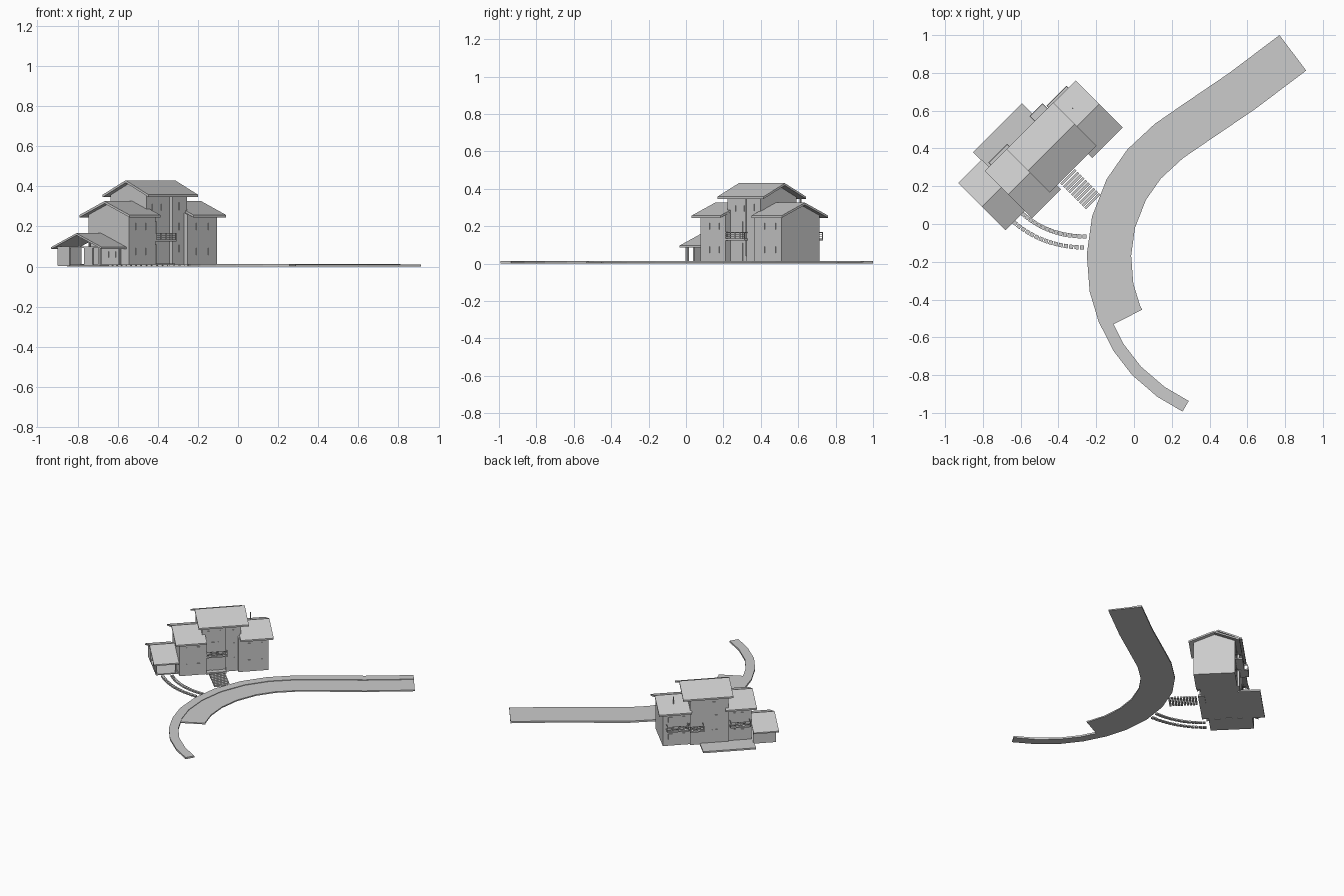
import bpy, bmesh, math
from mathutils import Vector

if "Cube" in bpy.data.objects:
    bpy.data.objects.remove(bpy.data.objects["Cube"])

ROT = math.radians(45)   # house frame: u along the facade, w toward the back


def make(name, verts, faces, rot=ROT):
    me = bpy.data.meshes.new(name)
    me.from_pydata(verts, [], faces)
    bm = bmesh.new()
    bm.from_mesh(me)
    bmesh.ops.recalc_face_normals(bm, faces=bm.faces)
    bm.to_mesh(me)
    bm.free()
    ob = bpy.data.objects.new(name, me)
    bpy.context.collection.objects.link(ob)
    ob.rotation_euler.z = rot
    return ob


def extrude_u(name, prof, u0, u1):
    """Extrude a (w, z) profile along u."""
    n = len(prof)
    verts = [(u, w, z) for u in (u0, u1) for w, z in prof]
    faces = [tuple(range(n)), tuple(range(n, 2 * n))]
    faces += [(i, (i + 1) % n, (i + 1) % n + n, i + n) for i in range(n)]
    return make(name, verts, faces)


def box(name, u0, u1, w0, w1, z0, z1):
    return extrude_u(name, [(w0, z0), (w1, z0), (w1, z1), (w0, z1)], u0, u1)


def roof(name, u0, u1, w0, w1, eave, ridge, t=0.012):
    m = (w0 + w1) / 2
    extrude_u(name, [(w0, eave), (m, ridge), (w1, eave), (w1, eave - t),
                     (m, ridge - t), (w0, eave - t)], u0, u1)


def house(name, u0, u1, w0, w1, rw0, rw1, eave, ridge):
    """Gabled body whose top follows the roof underside."""
    m, t = (rw0 + rw1) / 2, 0.011
    k = (ridge - eave) / (m - rw0)
    h = lambda w: ridge - t - k * abs(w - m)
    extrude_u(name, [(w0, 0.005), (w0, h(w0)), (m, h(m)), (w1, h(w1)), (w1, 0.005)], u0, u1)


# Three main blocks and roofs
house("right_block", 0.08, 0.288, 0.435, 0.72, 0.404, 0.755, 0.257, 0.326)
roof("right_roof", 0.09, 0.32, 0.404, 0.755, 0.257, 0.326)
house("left_block", -0.33, -0.142, 0.44, 0.725, 0.404, 0.757, 0.257, 0.326)
roof("left_roof", -0.361, -0.144, 0.404, 0.757, 0.257, 0.326)
house("centre_block", -0.165, 0.10, 0.48, 0.735, 0.434, 0.757, 0.358, 0.43)
roof("centre_roof", -0.197, 0.152, 0.434, 0.757, 0.358, 0.43)
box("stair_tower", -0.003, 0.102, 0.46, 0.50, 0.005, 0.358)

# Carport with open front
roof("carport_roof", -0.505, -0.328, 0.457, 0.812, 0.097, 0.166, 0.01)
box("carport_back_wall", -0.485, -0.33, 0.775, 0.785, 0.005, 0.098)
box("carport_floor", -0.485, -0.33, 0.485, 0.785, 0.003, 0.011)
for w0, w1 in ((0.70, 0.785), (0.485, 0.50), (0.54, 0.60)):
    box("carport_side_panel", -0.487, -0.477, w0, w1, 0.005, 0.098)
box("carport_front_post", -0.35, -0.34, 0.485, 0.495, 0.005, 0.098)
for u in (-0.482, -0.41, -0.345):
    box("carport_tie_beam", u - 0.004, u + 0.004, 0.48, 0.79, 0.092, 0.1)
    box("carport_king_post", u - 0.004, u + 0.004, 0.63, 0.638, 0.1, 0.157)
for w in (0.485, 0.779):
    box("carport_eave_beam", -0.487, -0.33, w, w + 0.008, 0.092, 0.101)


def balcony(name, u0, u1, w_wall, w_out, z):
    s = 1 if w_out > w_wall else -1
    box(name + "_slab", u0, u1, *sorted((w_wall, w_out)), z - 0.01, z)
    e = sorted((w_out, w_out - s * 0.004))
    for h in (0.012, 0.022, 0.033):
        box(name + "_rail", u0, u1, *e, z + h - 0.003, z + h)
    n = 5
    for i in range(n):
        u = u0 + (u1 - u0 - 0.004) * i / (n - 1)
        box(name + "_post", u, u + 0.004, *e, z, z + 0.032)
    for u in (u0, u1 - 0.004):
        box(name + "_side_rail", u, u + 0.004, *sorted((w_wall, w_out)), z + 0.029, z + 0.033)


balcony("front_balcony", -0.142, 0.005, 0.485, 0.438, 0.135)
balcony("right_back_balcony", 0.115, 0.265, 0.715, 0.77, 0.135)
balcony("centre_back_balcony", 0.012, 0.11, 0.73, 0.794, 0.135)
balcony("left_back_balcony", -0.315, -0.175, 0.72, 0.775, 0.135)

# Back terrace
box("back_terrace", -0.335, 0.033, 0.72, 0.872, 0.0, 0.012)


# Windows and doors as thin raised panels
def panel_w(name, u, w, z, a, b, s):
    box(name, u - a, u + a, *sorted((w, w + s * 0.004)), z - b, z + b)


for u in (-0.27, -0.20):
    for z in (0.075, 0.2):
        panel_w("left_window", u, 0.44, z, 0.012, 0.018, -1)
        panel_w("left_back_window", u, 0.725, z, 0.016, 0.02, 1)
for z in (0.075, 0.2):
    for u in (0.15, 0.235):
        panel_w("right_window", u, 0.435, z, 0.012, 0.018, -1)
        panel_w("right_back_window", u, 0.72, z, 0.016, 0.02, 1)
for u in (-0.115, -0.05):
    panel_w("upper_window", u, 0.48, 0.295, 0.012, 0.016, -1)
for z in (0.09, 0.2, 0.3):
    panel_w("tower_window", 0.05, 0.46, z, 0.008, 0.018, -1)
    panel_w("centre_back_window", -0.07, 0.735, z, 0.018, 0.02, 1)
panel_w("entry_door", -0.075, 0.48, 0.06, 0.025, 0.05, -1)
panel_w("balcony_door", -0.075, 0.48, 0.18, 0.025, 0.045, -1)
for w in (0.53, 0.58):
    box("gable_window", -0.334, -0.33, w, w + 0.02, 0.045, 0.075)
box("drain_pipe", -0.007, -0.002, 0.456, 0.461, 0.04, 0.35)
box("roof_vent", 0.20, 0.206, 0.66, 0.666, 0.28, 0.345)

# Entry walk: landing and treads toward the road
box("entry_landing", -0.142, -0.003, 0.44, 0.485, 0.0, 0.014)
for i in range(10):
    w = 0.42 - 0.02 * i
    box("walk_tread", -0.125, -0.015, w - 0.006, w + 0.008, 0.0, 0.011)


# Two curved tracks of paving blocks to the carport
def track(p0, p1, p2, n=15, r=0.011):
    p0, p1, p2 = Vector(p0), Vector(p1), Vector(p2)
    for i in range(n):
        t = i / (n - 1)
        c = p0 * (1 - t) ** 2 + p1 * 2 * t * (1 - t) + p2 * t * t
        d = ((p1 - p0) * (1 - t) + (p2 - p1) * t).normalized() * r
        q = Vector((-d.y, d.x))
        ring = [c + d + q, c - d + q, c - d - q, c + d - q]
        verts = [(p.x, p.y, z) for z in (0.0, 0.01) for p in ring]
        make("drive_paver", verts, [(0, 1, 2, 3), (4, 5, 6, 7)] +
             [(k, (k + 1) % 4, (k + 1) % 4 + 4, k + 4) for k in range(4)], 0)


track((-0.63, 0.005), (-0.48, -0.12), (-0.275, -0.124))
track((-0.585, 0.05), (-0.45, -0.065), (-0.262, -0.066))

# Curved road with a raised footpath along its outer edge
edge = [Vector(p) for p in (
    (.77, 1.0), (.505, .80), (.24, .62), (.11, .53), (-.035, .395), (-.145, .237),
    (-.222, .04), (-.25, -.16), (-.235, -.357), (-.188, -.515), (-.11, -.67),
    (-.01, -.80), (.124, -.915), (.257, -.993))]


def ribbon(name, pts, a, b, z):
    verts, n = [], len(pts)
    for i, p in enumerate(pts):
        d = (pts[min(i + 1, n - 1)] - pts[max(i - 1, 0)]).normalized()
        q = Vector((-d.y, d.x))
        for o, h in ((a, 0), (b, 0), (b, z), (a, z)):
            verts.append((*(p + q * o), h))
    faces = [(0, 1, 2, 3), tuple(range(4 * n - 4, 4 * n))]
    for i in range(n - 1):
        for k in range(4):
            j = (k + 1) % 4
            faces.append((4 * i + k, 4 * i + j, 4 * i + 4 + j, 4 * i + 4 + k))
    make(name, verts, faces, 0)


ribbon("footpath", edge, 0, 0.065, 0.013)
ribbon("road", edge[:10] + [Vector((-.165, -.56))], 0.06, 0.235, 0.009)
